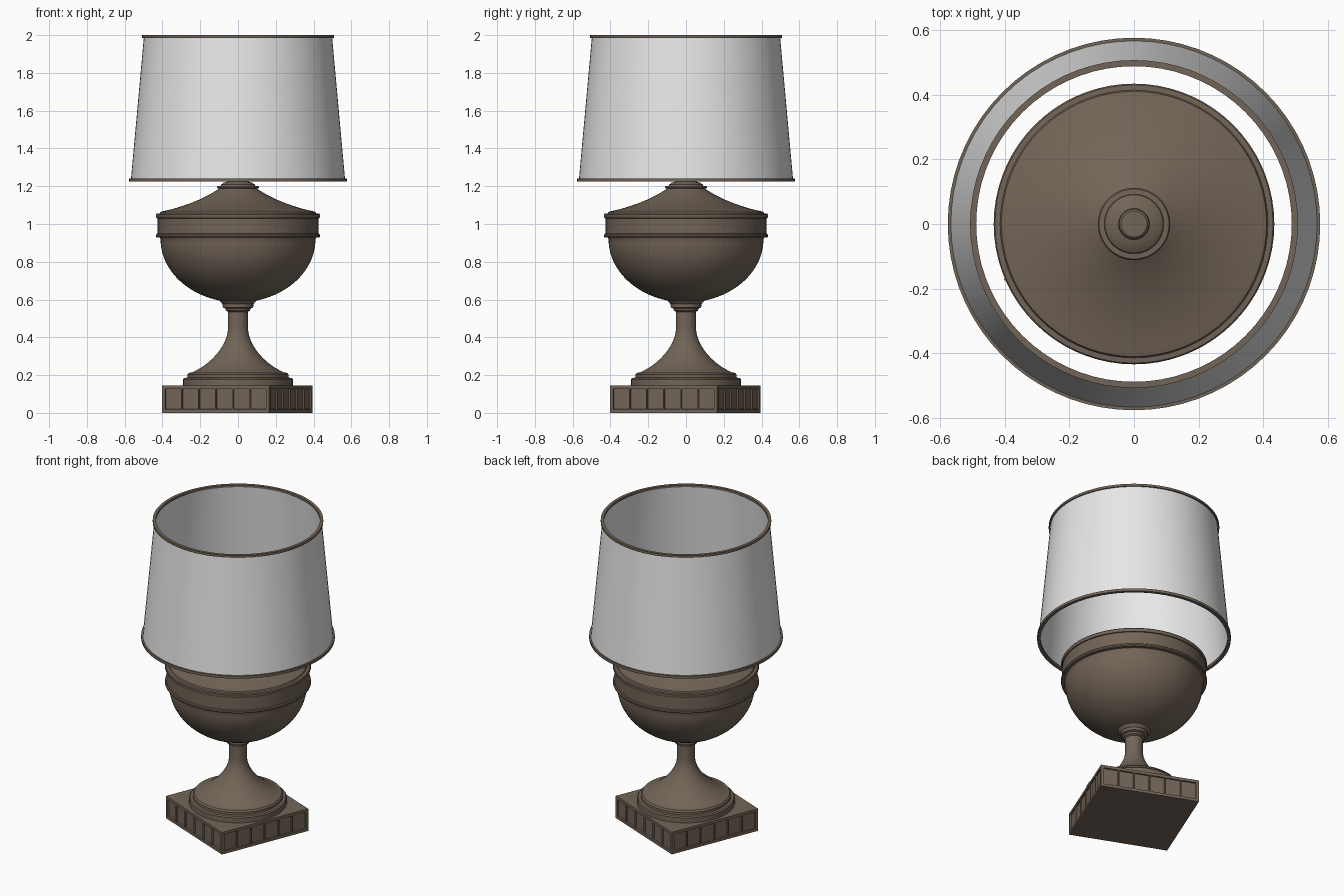
import bpy, bmesh, math
from mathutils import Vector
from mathutils.geometry import interpolate_bezier

cube = bpy.data.objects.get("Cube")
if cube:
    bpy.data.objects.remove(cube, do_unlink=True)

SEGMENTS = 72


def material(name, rgb):
    m = bpy.data.materials.new(name)
    m.use_nodes = True
    m.diffuse_color = (*rgb, 1)
    m.node_tree.nodes["Principled BSDF"].inputs["Base Color"].default_value = (*rgb, 1)
    return m


def finish(name, bm, mat, smooth=True):
    bmesh.ops.recalc_face_normals(bm, faces=bm.faces)
    mesh = bpy.data.meshes.new(name)
    bm.to_mesh(mesh)
    bm.free()
    mesh.materials.append(mat)
    obj = bpy.data.objects.new(name, mesh)
    bpy.context.collection.objects.link(obj)
    if smooth:
        bpy.ops.object.select_all(action='DESELECT')
        obj.select_set(True)
        bpy.context.view_layer.objects.active = obj
        bpy.ops.object.shade_smooth_by_angle(angle=math.radians(32))
    return obj


def lathe(name, profile, mat, closed=False):
    """Spin a (radius, height) profile around z; a closed profile makes a ring."""
    bm = bmesh.new()
    verts = [bm.verts.new((r, 0, z)) for r, z in profile]
    pairs = list(zip(verts, verts[1:] + verts[:1]))
    if not closed:
        pairs.pop()
    edges = [bm.edges.new(p) for p in pairs]
    bmesh.ops.spin(bm, geom=verts + edges, axis=(0, 0, 1), cent=(0, 0, 0),
                   angle=math.tau, steps=SEGMENTS, use_merge=True)
    bmesh.ops.remove_doubles(bm, verts=bm.verts, dist=1e-5)
    return finish(name, bm, mat)


def curve(a, b, c, d, n=14):
    pts = interpolate_bezier(*[Vector((*p, 0)) for p in (a, b, c, d)], n)
    return [(p.x, p.y) for p in pts]


bronze = material("aged bronze", (0.17, 0.13, 0.096))
fabric = material("white fabric", (0.8, 0.8, 0.8))

# Square plinth with six recessed panels on each side
HALF, HEIGHT, MARGIN = 0.306, 0.145, 0.014
bm = bmesh.new()
bmesh.ops.create_cube(bm, size=1)
for v in bm.verts:
    v.co = (v.co.x * 2 * HALF, v.co.y * 2 * HALF, (v.co.z + 0.5) * HEIGHT)
inner = HALF - MARGIN
for i in range(7):
    at = -inner + i * inner / 3
    for axis in (Vector((1, 0, 0)), Vector((0, 1, 0))):
        bmesh.ops.bisect_plane(bm, geom=bm.verts[:] + bm.edges[:] + bm.faces[:],
                               plane_co=axis * at, plane_no=axis)
for z in (MARGIN, HEIGHT - MARGIN):
    bmesh.ops.bisect_plane(bm, geom=bm.verts[:] + bm.edges[:] + bm.faces[:],
                           plane_co=(0, 0, z), plane_no=(0, 0, 1))
bm.normal_update()
panels = []
for f in bm.faces:
    c = f.calc_center_median()
    if (abs(f.normal.z) < 0.5 and min(abs(c.x), abs(c.y)) < inner
            and MARGIN < c.z < HEIGHT - MARGIN):
        panels.append(f)
bmesh.ops.inset_individual(bm, faces=panels, thickness=0.005)
bmesh.ops.inset_individual(bm, faces=panels, thickness=0.003, depth=-0.008)
plinth = finish("plinth", bm, bronze, smooth=False)
plinth.rotation_euler.z = math.radians(-22)
plinth.location = (-0.004, -0.004, 0)

# Stepped foot, flared stem and collar
foot = [(0, 0.14), (0.29, 0.14), (0.29, 0.178), (0.284, 0.185), (0.268, 0.187),
        (0.268, 0.203), (0.26, 0.212), (0.245, 0.214)]
foot += curve((0.24, 0.216), (0.14, 0.26), (0.053, 0.36), (0.053, 0.45))
foot += [(0.053, 0.535), (0.064, 0.541), (0.066, 0.553), (0.08, 0.558),
         (0.082, 0.572), (0.075, 0.59), (0, 0.59)]
lathe("foot_and_stem", foot, bronze)

# Round bowl with a ridged band
bowl = [(0, 0.574), (0.082, 0.576)]
for i in range(20):
    t = 1.33 * (1 - i / 19)
    bowl.append((0.41 * math.cos(t), 0.92 - 0.335 * math.sin(t)))
bowl += [(0.414, 0.928), (0.43, 0.929), (0.434, 0.934), (0.434, 0.943),
         (0.43, 0.948), (0.425, 0.949), (0.425, 1.03), (0.431, 1.031),
         (0.434, 1.036), (0.434, 1.05), (0.43, 1.055), (0.414, 1.056),
         (0.41, 1.064), (0.4, 1.067)]

# Sloping lid, flange and finial
bowl += curve((0.395, 1.068), (0.27, 1.095), (0.17, 1.14), (0.1, 1.187))
bowl += [(0.108, 1.189), (0.112, 1.194), (0.108, 1.2), (0.092, 1.201),
         (0.09, 1.208), (0.075, 1.219), (0.048, 1.226), (0.046, 1.245),
         (0.04, 1.25), (0, 1.25)]
lathe("urn_body", bowl, bronze)

# Tapered shade, open at both ends
lathe("lampshade", [(0.567, 1.235), (0.498, 1.992), (0.493, 1.992), (0.562, 1.235)],
      fabric, closed=True)

# Trim rings on the shade
for name, outer, inside, low, high in (("lower_trim", 0.576, 0.556, 1.225, 1.242),
                                       ("upper_trim", 0.507, 0.488, 1.985, 2.0)):
    lathe(name, [(outer, low), (outer, high), (inside, high), (inside, low)],
          bronze, closed=True)
